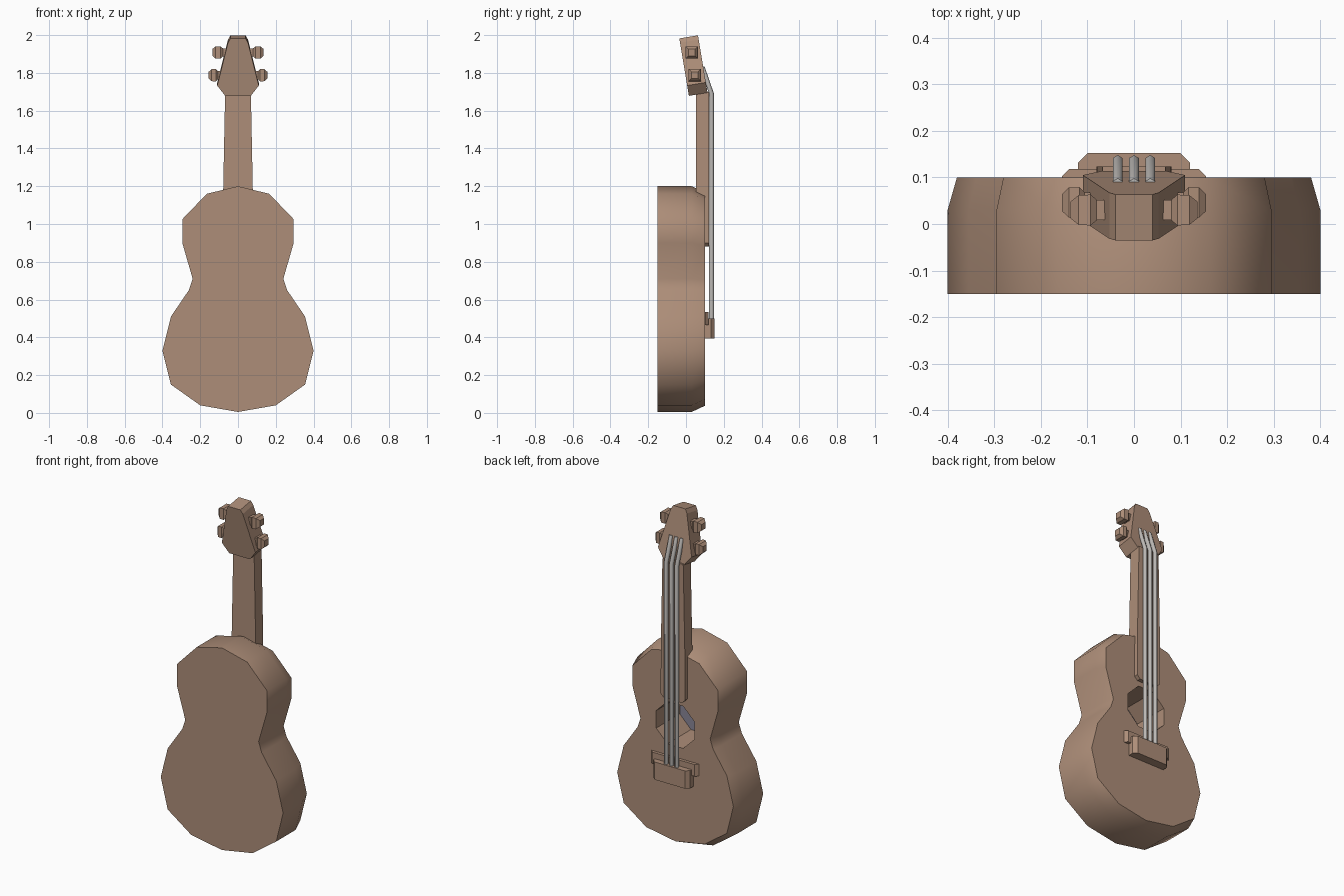
import bpy, bmesh, math
from mathutils import Matrix, Vector

if "Cube" in bpy.data.objects:
    bpy.data.objects.remove(bpy.data.objects["Cube"], do_unlink=True)


def material(name, rgb):
    m = bpy.data.materials.new(name)
    m.use_nodes = True
    m.diffuse_color = (*rgb, 1)
    m.node_tree.nodes["Principled BSDF"].inputs["Base Color"].default_value = (*rgb, 1)
    return m


wood = material("brown wood", (0.42, 0.27, 0.19))
steel = material("string grey", (0.5, 0.48, 0.46))
inside = material("hole blue grey", (0.25, 0.24, 0.31))


def finish(bm, name, mats, angle=None):
    """Turn a bmesh into a named object, optionally smooth below an angle."""
    bmesh.ops.recalc_face_normals(bm, faces=bm.faces)
    mesh = bpy.data.meshes.new(name)
    bm.to_mesh(mesh)
    bm.free()
    for m in mats:
        mesh.materials.append(m)
    ob = bpy.data.objects.new(name, mesh)
    bpy.context.collection.objects.link(ob)
    if angle:
        bpy.ops.object.select_all(action="DESELECT")
        ob.select_set(True)
        bpy.context.view_layer.objects.active = ob
        bpy.ops.object.shade_smooth_by_angle(angle=math.radians(angle))
    return ob


def mirrored(half):
    """Close a right-hand outline by reflecting it across x = 0."""
    return half + [(-x, z) for x, z in reversed(half) if x > 0]


def ring(bm, points):
    return [bm.verts.new(p) for p in points]


def bridge(bm, a, b):
    n = len(a)
    return [bm.faces.new((a[i], a[(i + 1) % n], b[(i + 1) % n], b[i])) for i in range(n)]


def loft(name, rings, mat, angle=None):
    """Skin a list of point rings and cap both ends."""
    bm = bmesh.new()
    loops = [ring(bm, r) for r in rings]
    for a, b in zip(loops, loops[1:]):
        bridge(bm, a, b)
    bm.faces.new(loops[0])
    bm.faces.new(loops[-1])
    return finish(bm, name, [mat], angle)


def prism(name, half, y0, y1, matrix=Matrix()):
    outline = mirrored(half)
    return loft(name, [[matrix @ Vector((x, y, z)) for x, z in outline] for y in (y0, y1)], wood)


# Body: outline skinned back to front, with a round-hole pocket in the front
half = [(0, 0.005), (0.2, 0.04), (0.355, 0.15), (0.4, 0.33), (0.355, 0.51), (0.26, 0.65),
        (0.24, 0.71), (0.295, 0.9), (0.295, 1.025), (0.165, 1.16), (0, 1.2)]
outline = mirrored(half)
bm = bmesh.new()
back = ring(bm, [(x, -0.15, z) for x, z in outline])
rim = ring(bm, [(x, 0.03, z) for x, z in outline])
front = ring(bm, [(x * 0.95, 0.1, 0.6 + (z - 0.6) * 0.945) for x, z in outline])
bm.faces.new(back)
bridge(bm, back, rim)
bridge(bm, rim, front)


def hole_points(y):
    return [(0.135 * math.cos((i + 0.5) * math.pi / 4), y,
             0.725 + 0.135 * math.sin((i + 0.5) * math.pi / 4)) for i in range(8)]


mouth = ring(bm, hole_points(0.1))
floor = ring(bm, hole_points(-0.12))
bridge(bm, mouth, floor)
bm.faces.new(floor).material_index = 1
edges = []
for loop in (front, mouth):
    for i, v in enumerate(loop):
        w = loop[(i + 1) % len(loop)]
        edges.append(bm.edges.get((v, w)))
bmesh.ops.triangle_fill(bm, edges=edges, use_beauty=True, normal=(0, 1, 0))
finish(bm, "body", [wood, inside], 44)

# Neck
prism("neck", [(0.06, 0.88), (0.08, 0.9), (0.078, 1.2), (0.068, 1.7)], 0.053, 0.123)

# Headstock, leaning back from the end of the neck
lean = Matrix.Translation((0, 0.114, 1.695)) @ Matrix.Rotation(0.165, 4, "X")
prism("headstock", [(0.068, 0), (0.11, 0.055), (0.053, 0.285), (0.04, 0.308)], -0.1, 0, lean)

# Bridge block with chamfered front corners, and the thinner saddle above it
for name, w, z0, z1, y1, c in (("bridge", 0.12, 0.395, 0.5, 0.152, 0.02),
                               ("saddle", 0.155, 0.465, 0.535, 0.118, 0.016)):
    section = mirrored([(w, 0.095), (w, y1 - c), (w - c, y1)])
    loft(name, [[(x, y, z) for x, y in section] for z in (z0, z1)], wood)

# Strings: six-sided rods that bend down onto the headstock
for name, x in (("left", 0.035), ("middle", 0), ("right", -0.035)):
    path = [(0.135, 0.49), (0.135, 1.69), (0.085, 1.835)]
    loft(name + "_string",
         [[(x + 0.012 * math.cos(k * math.pi / 3 + math.pi / 6),
            y + 0.013 * math.sin(k * math.pi / 3 + math.pi / 6), z) for k in range(6)]
          for y, z in path], steel, 62)

# Tuning pegs: square knobs swelling out from the headstock edge
for side, s in (("left", 1), ("right", -1)):
    for level, x0, x1, y, z in (("upper", 0.05, 0.136, 0.03, 1.908),
                                ("lower", 0.08, 0.155, 0.046, 1.788)):
        rings = []
        for t, r in ((0, 0.02), (0.35, 0.022), (0.5, 0.033), (0.8, 0.032), (1, 0.018)):
            x = s * (x0 + (x1 - x0) * t)
            rings.append([(x, y + a * r, z + b * r)
                          for a, b in ((-1, -1), (1, -1), (1, 1), (-1, 1))])
        loft(f"{side}_{level}_peg", rings, wood)
